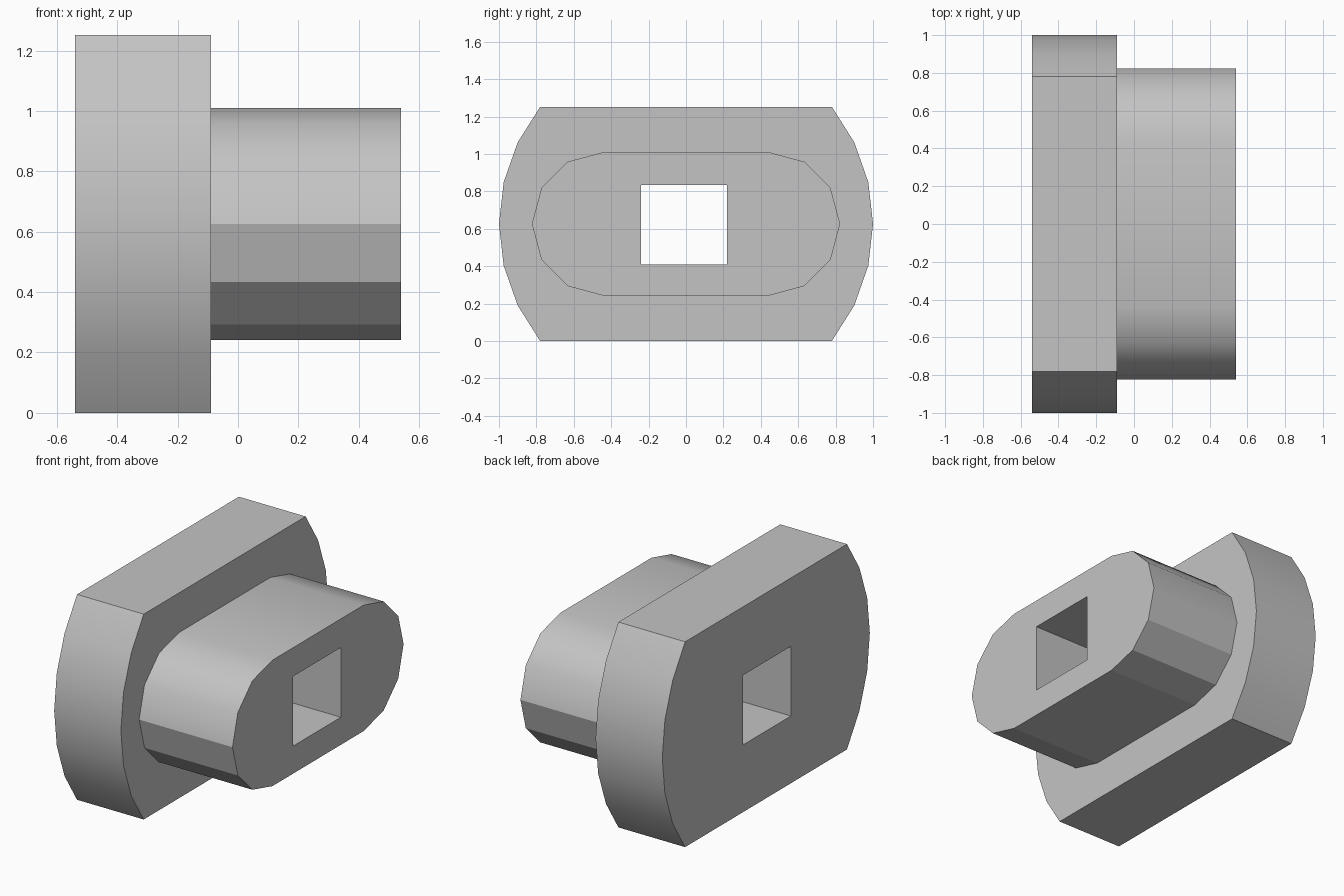
import bpy
import bmesh
from math import radians, sin, cos, asin

cube = bpy.data.objects.get("Cube")
if cube:
    bpy.data.objects.remove(cube, do_unlink=True)

MID = 0.626                       # height of the centre line
BACK, JOINT, FRONT = -0.54, -0.09, 0.54

grey = bpy.data.materials.new("plain grey")
grey.use_nodes = True
grey.diffuse_color = (0.55, 0.55, 0.55, 1)
grey.node_tree.nodes["Principled BSDF"].inputs["Base Color"].default_value = grey.diffuse_color


def rounded_profile(offset, radius, half_angle, steps):
    """Closed (y, z) outline: an arc at each end joined by flat top and bottom."""
    arc = [-half_angle + 2 * half_angle * i / steps for i in range(steps + 1)]
    right = [(offset + radius * cos(a), radius * sin(a)) for a in arc]
    left = [(-y, -z) for y, z in right]
    return [(y, z + MID) for y, z in right + left]


def add_ring(bm, profile, x):
    verts = [bm.verts.new((x, y, z)) for y, z in profile]
    return verts


def add_wall(bm, a, b):
    for i in range(len(a)):
        j = (i + 1) % len(a)
        bm.faces.new((a[i], a[j], b[j], b[i]))


def add_cap(bm, outer, inner):
    edges = []
    for ring in (outer, inner):
        for i in range(len(ring)):
            pair = (ring[i - 1], ring[i])
            edges.append(bm.edges.get(pair) or bm.edges.new(pair))
    bmesh.ops.triangle_fill(bm, edges=edges, use_beauty=True, use_dissolve=False)


def finish(bm, name, angle):
    bmesh.ops.recalc_face_normals(bm, faces=bm.faces[:])
    mesh = bpy.data.meshes.new(name)
    bm.to_mesh(mesh)
    bm.free()
    mesh.materials.append(grey)
    obj = bpy.data.objects.new(name, mesh)
    bpy.context.collection.objects.link(obj)
    bpy.ops.object.select_all(action="DESELECT")
    obj.select_set(True)
    bpy.context.view_layer.objects.active = obj
    bpy.ops.object.shade_smooth_by_angle(angle=radians(angle))
    return obj


flange_outline = rounded_profile(0, 1.0, asin(MID), 6)
boss_outline = rounded_profile(0.44, 0.384, radians(90), 6)
hole_outline = [(-0.24, 0.41), (0.22, 0.41), (0.22, 0.835), (-0.24, 0.835)]

# Wide flange, open where the boss meets it
bm = bmesh.new()
rear, face = add_ring(bm, flange_outline, BACK), add_ring(bm, flange_outline, JOINT)
hole_rear, hole_face = add_ring(bm, hole_outline, BACK), add_ring(bm, hole_outline, JOINT)
boss_seat = add_ring(bm, boss_outline, JOINT)
add_wall(bm, rear, face)
add_wall(bm, hole_rear, hole_face)
add_cap(bm, rear, hole_rear)
add_cap(bm, face, boss_seat)
finish(bm, "flange", 30)

# Slot-shaped boss with the square hole running through it
bm = bmesh.new()
base, tip = add_ring(bm, boss_outline, JOINT), add_ring(bm, boss_outline, FRONT)
hole_base, hole_tip = add_ring(bm, hole_outline, JOINT), add_ring(bm, hole_outline, FRONT)
add_wall(bm, base, tip)
add_wall(bm, hole_base, hole_tip)
add_cap(bm, tip, hole_tip)
boss = finish(bm, "boss", 32)

# The lower half of the boss is faceted
for poly in boss.data.polygons:
    if poly.center.z < MID:
        poly.use_smooth = False
